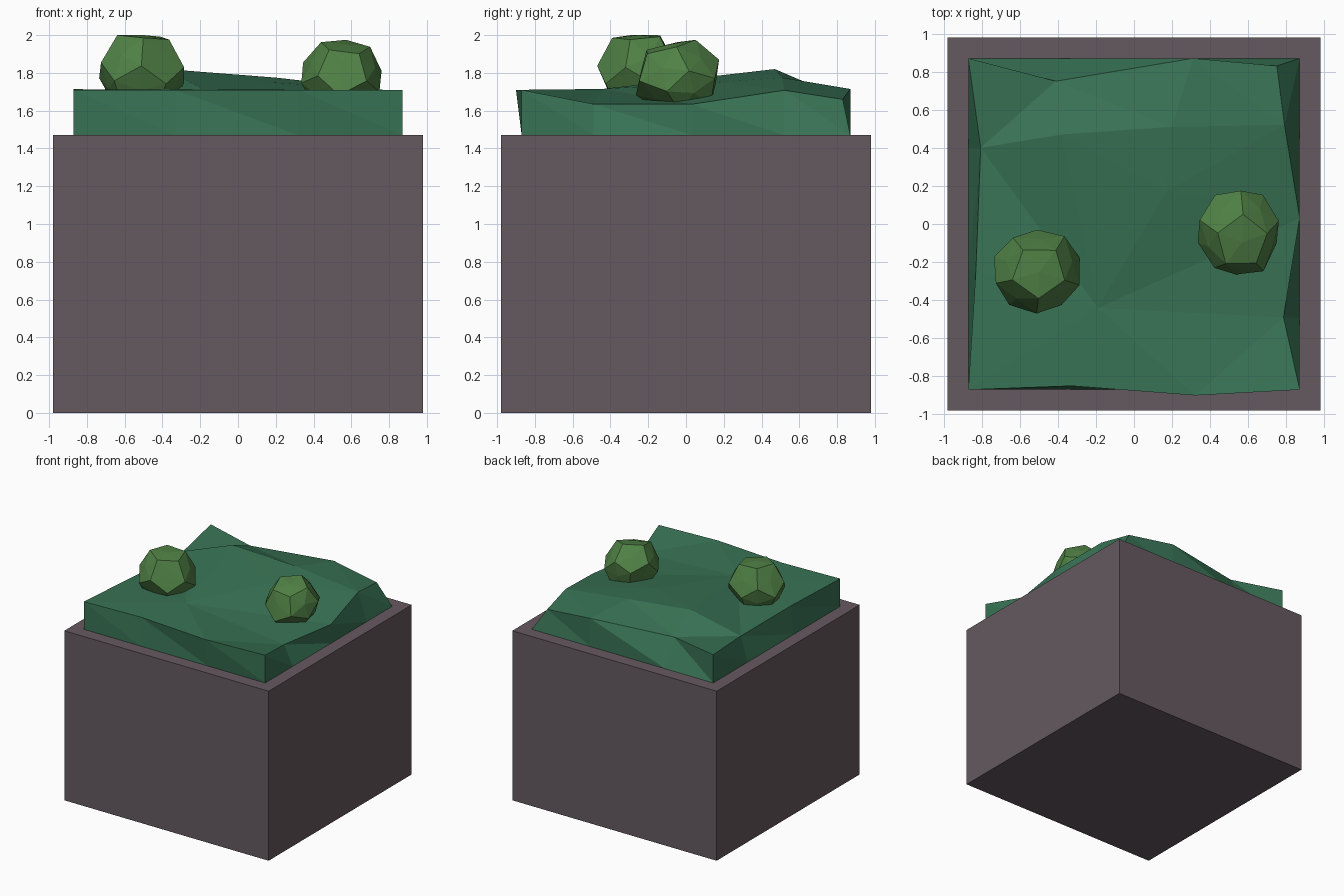
import bpy, bmesh, random
from mathutils import Vector, Euler

if "Cube" in bpy.data.objects:
    bpy.data.objects.remove(bpy.data.objects["Cube"])

def material(name, rgb):
    m = bpy.data.materials.new(name)
    m.diffuse_color = (*rgb, 1)
    m.use_nodes = True
    m.node_tree.nodes["Principled BSDF"].inputs["Base Color"].default_value = m.diffuse_color
    return m

def make_object(name, bm, mat):
    bmesh.ops.recalc_face_normals(bm, faces=bm.faces)
    me = bpy.data.meshes.new(name)
    bm.to_mesh(me)
    bm.free()
    me.materials.append(mat)
    ob = bpy.data.objects.new(name, me)
    bpy.context.collection.objects.link(ob)
    return ob

soil = material("soil", (0.13, 0.10, 0.115))
grass = material("grass", (0.04, 0.17, 0.09))
leaf = material("leaf", (0.08, 0.22, 0.06))

# Square soil block
bm = bmesh.new()
bmesh.ops.create_cube(bm, size=1)
bmesh.ops.scale(bm, vec=(1.96, 1.96, 1.47), verts=bm.verts)
bmesh.ops.translate(bm, vec=(0, 0, 0.735), verts=bm.verts)
make_object("soil_block", bm, soil)

# Uneven grass layer: rim points anticlockwise, then inner hill points
rim = [(-.87, -.87, 1.71), (-.33, -.85, 1.71), (.32, -.9, 1.71), (.87, -.87, 1.71),
       (.785, -.49, 1.635), (.87, .03, 1.634), (.79, .52, 1.708), (.75, .83, 1.66),
       (.31, .87, 1.715), (-.41, .75, 1.70), (-.87, .87, 1.715), (-.805, .4, 1.68),
       (-.83, -.24, 1.70)]
inner = [(-.38, .47, 1.82), (.2, .51, 1.775), (.17, .17, 1.75), (-.19, -.44, 1.715)]
tris = [(0, 1, 16), (1, 2, 16), (2, 4, 16), (2, 3, 4), (4, 5, 16), (5, 15, 16), (5, 6, 15),
        (6, 14, 15), (14, 13, 15), (13, 16, 15), (13, 11, 16), (11, 12, 16), (12, 0, 16),
        (11, 13, 9), (11, 9, 10), (13, 14, 9), (14, 8, 9), (14, 6, 8), (6, 7, 8)]
bm = bmesh.new()
top = [bm.verts.new(p) for p in rim + inner]
for t in tris:
    bm.faces.new([top[i] for i in t])
# Skirt drops from the rim to a straight square on the block
S = 0.87
def foot(i, p):
    x, y, _ = p
    if i in (0, 3, 7, 10):
        x, y = (S if x > 0 else -S), (S if y > 0 else -S)
    elif i < 3:
        y = -S
    elif i < 7:
        x = S
    elif i < 10:
        y = S
    else:
        x = -S
    return bm.verts.new((x, y, 1.47))
base = [foot(i, p) for i, p in enumerate(rim)]
n = len(rim)
for i in range(n):
    j = (i + 1) % n
    bm.faces.new((top[i], base[i], base[j]))
    bm.faces.new((top[i], base[j], top[j]))
bm.faces.new(base[::-1])
make_object("grass_layer", bm, grass)

# Bushes: rough dodecahedra with slightly raised faces, fitted to a box
def bush(name, lo, hi, turn, seed):
    rng = random.Random(seed)
    ico = bmesh.new()
    bmesh.ops.create_icosphere(ico, subdivisions=1, radius=1)
    pts = [v.co * rng.uniform(.80, .89) for v in ico.verts]
    pts += [f.calc_center_median().normalized() * rng.uniform(.95, 1.03) for f in ico.faces]
    ico.free()
    rot = Euler(turn).to_matrix()
    pts = [rot @ p for p in pts]
    mn = [min(p[k] for p in pts) for k in range(3)]
    mx = [max(p[k] for p in pts) for k in range(3)]
    b = bmesh.new()
    for p in pts:
        b.verts.new([lo[k] + (p[k] - mn[k]) / (mx[k] - mn[k]) * (hi[k] - lo[k]) for k in range(3)])
    bmesh.ops.convex_hull(b, input=b.verts)
    make_object(name, b, leaf)

bush("left_bush", (-.735, -.47, 1.60), (-.285, -.03, 2.0), (0.05, 0.05, 0.3), 3)
bush("right_bush", (.335, -.265, 1.59), (.76, .175, 1.975), (0.25, -0.15, 0.9), 8)
